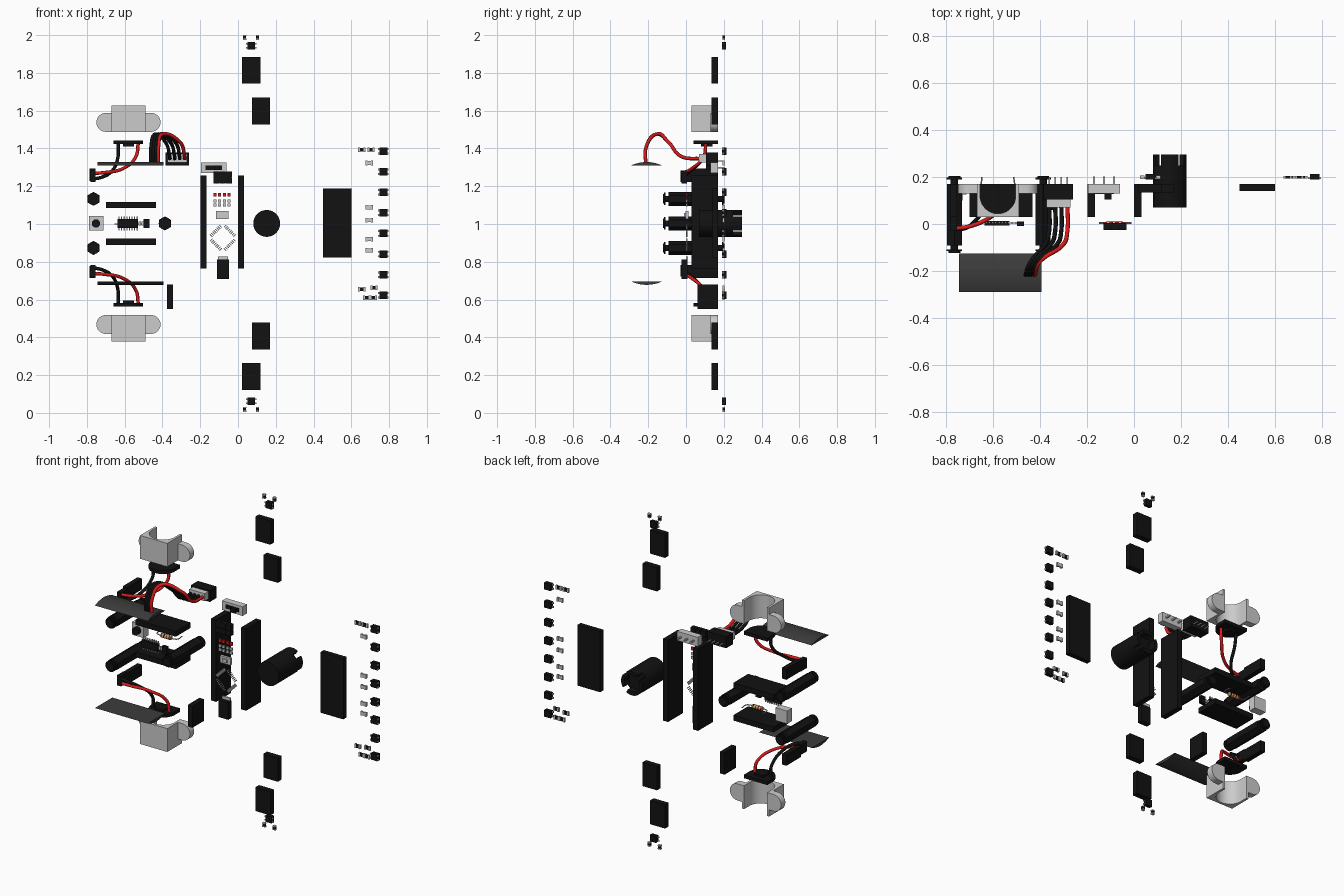
import bpy, bmesh
from math import sin, cos, pi, radians
from mathutils import Vector, Matrix

if "Cube" in bpy.data.objects:
    bpy.data.objects.remove(bpy.data.objects["Cube"])

M = 1.003  # height of the horizontal mirror plane


def mat(name, r, g, b):
    m = bpy.data.materials.new(name)
    m.diffuse_color = (r, g, b, 1)
    m.use_nodes = True
    m.node_tree.nodes["Principled BSDF"].inputs["Base Color"].default_value = m.diffuse_color
    return m


BLACK = mat("black", .006, .006, .006)
DARK = mat("charcoal", .045, .045, .045)
RED = mat("red", .75, .01, .01)
TAN = mat("tan", .6, .4, .15)
GREY = None


def finish(name, bm, m, smooth=False):
    bmesh.ops.recalc_face_normals(bm, faces=bm.faces)
    me = bpy.data.meshes.new(name)
    bm.to_mesh(me)
    bm.free()
    ob = bpy.data.objects.new(name, me)
    bpy.context.collection.objects.link(ob)
    if m:
        me.materials.append(m)
    if smooth:
        bpy.ops.object.select_all(action='DESELECT')
        bpy.context.view_layer.objects.active = ob
        ob.select_set(True)
        bpy.ops.object.shade_smooth_by_angle(angle=radians(35))
    return ob


def boxes(name, items, m=GREY):
    """Joined boxes, each (x0, x1, y0, y1, z0, z1)."""
    bm = bmesh.new()
    for x0, x1, y0, y1, z0, z1 in items:
        mx = Matrix.Translation(((x0 + x1) / 2, (y0 + y1) / 2, (z0 + z1) / 2))
        bmesh.ops.create_cube(bm, size=1, matrix=mx @ Matrix.Diagonal((x1 - x0, y1 - y0, z1 - z0, 1)))
    return finish(name, bm, m)


def prism(name, pts, axis, a, b, m=GREY, smooth=False):
    """Extrude a 2D outline along an axis: z uses (x,y), y uses (x,z), x uses (y,z)."""
    put = {'z': lambda p, q, h: (p, q, h), 'y': lambda p, q, h: (p, h, q), 'x': lambda p, q, h: (h, p, q)}[axis]
    bm = bmesh.new()
    f = bm.faces.new([bm.verts.new(put(p, q, a)) for p, q in pts])
    r = bmesh.ops.extrude_face_region(bm, geom=[f])
    d = Vector(put(0, 0, b - a))
    bmesh.ops.translate(bm, vec=d, verts=[v for v in r['geom'] if isinstance(v, bmesh.types.BMVert)])
    return finish(name, bm, m, smooth)


def arc(cx, cy, r, a0, a1, n):
    return [(cx + r * cos(radians(a0 + (a1 - a0) * i / n)), cy + r * sin(radians(a0 + (a1 - a0) * i / n)))
            for i in range(n + 1)]


def disc(name, x, z, r, y0, y1, m, n=24, turn=0, smooth=True):
    return prism(name, arc(x, z, r, turn, turn + 360 * (n - 1) / n, n - 1), 'y', y0, y1, m, smooth)


def wire(name, pts, m, r=.009):
    cu = bpy.data.curves.new(name, 'CURVE')
    cu.dimensions = '3D'
    cu.bevel_depth, cu.bevel_resolution, cu.resolution_u, cu.use_fill_caps = r, 2, 8, True
    sp = cu.splines.new('BEZIER')
    sp.bezier_points.add(len(pts) - 1)
    for b, p in zip(sp.bezier_points, pts):
        b.co = p
        b.handle_left_type = b.handle_right_type = 'AUTO'
    cu.materials.append(m)
    ob = bpy.data.objects.new(name, cu)
    bpy.context.collection.objects.link(ob)
    bpy.ops.object.select_all(action='DESELECT')
    bpy.context.view_layer.objects.active = ob
    ob.select_set(True)
    bpy.ops.object.convert(target='MESH')


# Parts mirrored above and below the mid plane
cx = -.58
for s, tag in ((1, "upper"), (-1, "lower")):
    Z = lambda z: M + s * (z - 1.005)
    span = lambda z0, z1: tuple(sorted((Z(z0), Z(z1))))

    # motor bracket: channel with rounded inside, and two round-ended ears
    inner = arc(cx, .12, .076, 0, -180, 20)
    prism(tag + "_bracket_channel", [(cx - .076, .17), (cx - .09, .17), (cx - .09, .03), (cx + .09, .03),
          (cx + .09, .17), (cx + .076, .17)] + inner, 'z', *span(1.49, 1.63), smooth=True)
    for e in (1, -1):
        ear = [(cx + e * .088, Z(1.49))] + [(cx + e * (p - cx), q) for p, q in
              arc(cx + .12, Z(1.54), .05, -90 * s, 90 * s, 14)] + [(cx + e * .088, Z(1.59))]
        prism(tag + "_bracket_ear", ear, 'y', .13, .17, smooth=True)

    # motor end cap
    cap = [(cx + .078, .17)] + arc(cx, .118, .078, 0, -180, 20) + [(cx - .078, .17)]
    prism(tag + "_motor_cap", cap, 'z', *span(1.425, 1.445), BLACK, True)
    boxes(tag + "_motor_hub", [(-.61, -.55, .08, .14, *span(1.413, 1.426))], BLACK)

    # motor plug, socket and leads
    boxes(tag + "_motor_socket", [(-.785, -.755, .03, .17, *span(1.23, 1.295))], BLACK)
    boxes(tag + "_motor_plug", [(-.782, -.755, -.03, .03, *span(1.225, 1.285))], BLACK)
    wire(tag + "_lead_black", [(-.635, .105, Z(1.43)), (-.635, .095, Z(1.36)), (-.67, .02, Z(1.28)),
         (-.72, -.018, Z(1.25)), (-.768, -.02, Z(1.24))], BLACK)
    wire(tag + "_lead_red", [(-.528, .105, Z(1.43)), (-.54, .095, Z(1.36)), (-.61, .03, Z(1.295)),
         (-.7, -.01, Z(1.275)), (-.768, -.02, Z(1.27))], RED)

    # shallow curved plate
    c = Z(1.312) - s * .18
    plate = arc(-.2085, c, .198, 90 * s - 24.5, 90 * s + 24.5, 12)
    prism(tag + "_curved_plate", plate, 'x', -.745, -.395, DARK, True)

    # flat chips
    boxes(tag + "_outer_chip", [(.02, .12, .135, .17, *span(1.745, 1.887))], BLACK)
    boxes(tag + "_inner_chip", [(.073, .17, .135, .17, *span(1.53, 1.672))], BLACK)

    # tip sensor with two small resistors
    boxes(tag + "_tip_sensor", [(.05, .09, .19, .213, *span(1.926, 1.965))], BLACK)
    boxes(tag + "_tip_sensor_legs", [(.042 + i * .044, .054 + i * .044, .192, .198, *span(z, z + .008))
          for i in (0, 1) for z in (1.932, 1.952)])
    for x in (.035, .103):
        boxes(tag + "_tip_resistor", [(x - .008, x + .008, .193, .206, *span(1.981, 1.996))], BLACK)
        boxes(tag + "_tip_resistor_ends", [(x - .009, x + .009, .192, .207, *span(z, z + .006))
              for z in (1.977, 1.996)])

# Supply wires running from the upper plate to the supply plug
for i in range(4):
    x0, x1 = -.46 + i * .013, -.362 + i * .026
    wire("supply_wire", [(x0, -.213, 1.31), (x0, -.21, 1.41), (x0 + .02, -.16, 1.475), (x1 - .02, -.09, 1.43),
         (x1, -.03, 1.36), (x1, .09, 1.345)], RED if i == 3 else BLACK, .0095)
boxes("supply_plug", [(-.373, -.27, .07, .108, 1.325, 1.37)])
boxes("supply_socket", [(-.385, -.26, .105, .17, 1.31, 1.378)], BLACK)
boxes("supply_pins", [(-.365 + i * .026, -.359 + i * .026, .17, .2, 1.33, 1.336) for i in range(4)])

# Hex standoffs with domed screws at both ends
for x, z in ((-.765, 1.133), (-.765, .873), (-.387, 1.003)):
    disc("standoff", x, z, .037, -.092, .17, BLACK, 6, 30, False)
    disc("standoff_screw", x, z, .016, -.11, .2, BLACK, 12)
    for y, d in ((-.108, -1), (.19, 1)):
        disc("screw_head", x, z, .033, *sorted((y, y + d * .008)), BLACK)
        disc("screw_dome", x, z, .025, *sorted((y + d * .008, y + d * .015)), BLACK)

# Driver headers, driver chip and nearby small parts
for z in (1.1, .906):
    boxes("driver_header", [(-.7, -.433, .03, .17, z - .016, z + .016)], BLACK)
boxes("driver_chip", [(-.637, -.53, -.006, .012, .98, 1.026)], BLACK)
boxes("driver_chip_legs", [(-.633 + i * .0138, -.627 + i * .0138, .002, .01, z, z + .015)
      for i in range(8) for z in (.966, 1.025)])
boxes("driver_capacitor", [(-.499, -.468, -.008, .01, .98, 1.026)], BLACK)
boxes("driver_resistors", [(x, x + .012, 0, .009, .993, 1.012) for x in (-.526, -.51)])

# Push button
boxes("button_body", [(-.79, -.713, .125, .17, .965, 1.042)])
disc("button_cap", -.752, 1.003, .022, .1, .13, BLACK)

# Axial resistor with colour bands and bent legs
def ring(name, x0, x1, r, m):
    prism(name, arc(.15, 1.0, r, 0, 345, 23), 'x', x0, x1, m, True)

ring("axial_resistor", -.613, -.547, .012, TAN)
for x, m in ((-.606, RED), (-.59, BLACK), (-.573, RED), (-.556, BLACK)):
    ring("resistor_band", x - .003, x + .003, .0125, m)
wire("resistor_leg", [(-.648, .2, 1.0), (-.648, .157, 1.0), (-.64, .15, 1.0), (-.52, .15, 1.0),
     (-.512, .157, 1.0), (-.512, .2, 1.0)], GREY or mat("grey", .5, .5, .5), .003)

# Thin upright socket
boxes("side_socket", [(-.375, -.345, .06, .17, .55, .68)], BLACK)

# Slide switch
boxes("switch_body", [(-.197, -.06, .13, .17, 1.27, 1.325)])
boxes("switch_slot", [(-.172, -.085, .128, .132, 1.286, 1.31)], BLACK)
boxes("switch_knob", [(-.125, -.095, .105, .13, 1.287, 1.309)], BLACK)
boxes("switch_pins", [(x - .004, x + .004, .17, .203, 1.294, 1.302) for x in (-.17, -.128, -.086)])

# Controller board parts: two long sockets and the face components
for x0, x1 in ((-.199, -.166), (0, .033)):
    boxes("long_socket", [(x0, x1, .03, .17, .765, 1.256)], BLACK)
boxes("program_header", [(-.131 + i * .034, -.1 + i * .034, -.025, .004, 1.214 + j * .034, 1.245 + j * .034)
      for i in range(3) for j in (0, 1)] + [(-.129, -.034, -.02, .002, 1.218, 1.276)], BLACK)
for i in range(4):
    x = -.122 + i * .025
    boxes("indicator_light", [(x - .008, x + .008, 0, .009, 1.145, 1.165)], RED)
    boxes("indicator_resistor", [(x - .008, x + .008, 0, .009, z, z + .016) for z in (1.092, 1.115)])
boxes("reset_button", [(-.117, -.049, -.003, .012, 1.027, 1.069)])
boxes("reset_cap", [(-.098, -.068, -.01, 0, 1.038, 1.058)])
legs = boxes("controller_chip_legs", [b for i in range(8) for k in (-1, 1) for b in (
    (-.038 + i * .01, -.033 + i * .01, 0, .008, k * .052 - .009, k * .052 + .009),
    (k * .052 - .009, k * .052 + .009, 0, .008, -.038 + i * .01, -.033 + i * .01))])
legs.data.transform(Matrix.Translation((-.08, 0, .927)) @ Matrix.Rotation(pi / 4, 4, 'Y'))
boxes("usb_socket", [(-.112, -.048, -.025, .008, .71, .812)], BLACK)
boxes("usb_legs", [(-.106, -.054, 0, .01, .812, .828)])

# Ball caster cup with four prongs
disc("caster_body", .152, M, .071, .07, .25, BLACK, 40)
for q in range(4):
    outer = arc(.152, M, .071, q * 90 - 32, q * 90 + 32, 8)
    prism("caster_prong", outer + arc(.152, M, .05, q * 90 + 32, q * 90 - 32, 8), 'y', .25, .296, BLACK, True)

# Wide chip
boxes("wide_chip", [(.45, .6, .14, .17, .823, 1.187)], BLACK)

# Column of line sensors
for i in range(8):
    z = .623 + i * .109
    boxes("line_sensor", [(.749, .791, .19, .214, z - .02, z + .02)], BLACK)
    boxes("line_sensor_legs", [(x, x + .012, .192, .198, z + d - .005, z + d + .005)
          for x in (.742, .784) for d in (-.012, .012)])

# Small surface resistors beside the sensors
for x, z in ((.655, 1.393), (.704, 1.393), (.695, 1.323), (.695, 1.088), (.695, 1.02), (.695, .92), (.695, .86),
             (.655, .655), (.72, .662), (.682, .61), (.717, .61)):
    boxes("small_resistor", [(x - .012, x + .012, .194, .204, z - .01, z + .01)], BLACK if z < .7 or z > 1.35 else GREY)
    boxes("small_resistor_ends", [(x + d - .005, x + d + .005, .193, .205, z - .012, z + .012) for d in (-.014, .014)])
